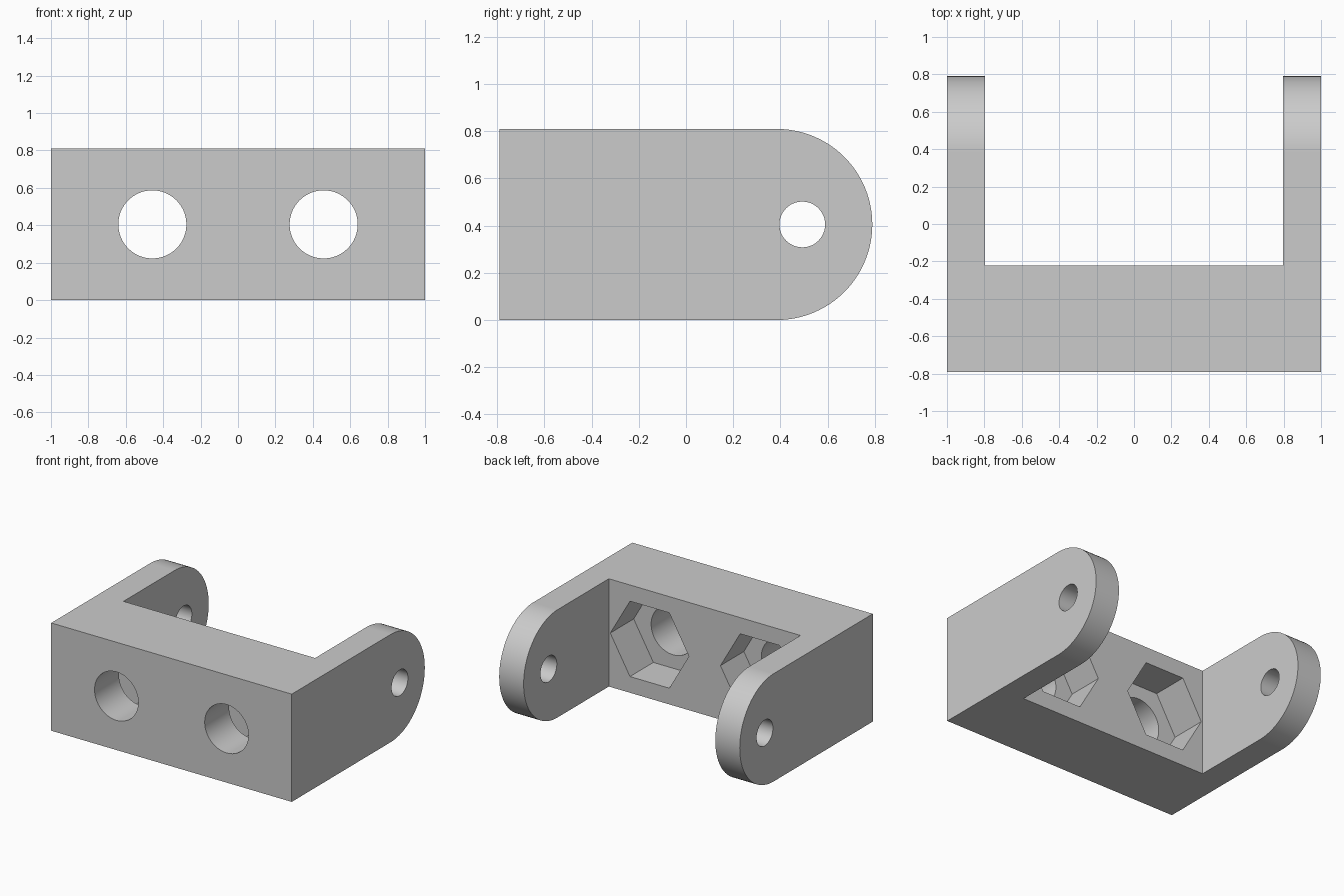
import bpy, bmesh, math
from mathutils import Vector

if "Cube" in bpy.data.objects:
    bpy.data.objects.remove(bpy.data.objects["Cube"], do_unlink=True)

HEIGHT, DEPTH, INNER = 0.81, 0.79, 0.797   # height, half depth, half gap width
MID = HEIGHT / 2
WALL_BACK, POCKET_FLOOR = -0.222, -0.50

grey = bpy.data.materials.new("light grey")
grey.use_nodes = True
grey.diffuse_color = (0.6, 0.6, 0.6, 1)
grey.node_tree.nodes["Principled BSDF"].inputs["Base Color"].default_value = (0.6, 0.6, 0.6, 1)


def arc(u, v, radius, sides, start=0.0, sweep=math.tau):
    """Points on a circle, or on part of one with both ends included."""
    count = sides if sweep == math.tau else sides + 1
    return [(u + radius * math.cos(start + sweep * i / sides),
             v + radius * math.sin(start + sweep * i / sides)) for i in range(count)]


def prism(name, axis, points, start, end):
    """Extrude a profile along x (points are y, z) or along y (points are x, z)."""
    bm = bmesh.new()
    place = (lambda u, v: (start, u, v)) if axis == "x" else (lambda u, v: (u, start, v))
    face = bm.faces.new([bm.verts.new(place(u, v)) for u, v in points])
    new = bmesh.ops.extrude_face_region(bm, geom=[face])["geom"]
    step = Vector((end - start, 0, 0)) if axis == "x" else Vector((0, end - start, 0))
    bmesh.ops.translate(bm, vec=step, verts=[g for g in new if isinstance(g, bmesh.types.BMVert)])
    bmesh.ops.recalc_face_normals(bm, faces=bm.faces)
    mesh = bpy.data.meshes.new(name)
    bm.to_mesh(mesh)
    bm.free()
    mesh.materials.append(grey)
    obj = bpy.data.objects.new(name, mesh)
    bpy.context.collection.objects.link(obj)
    return obj


# Bracket blank: side profile with rounded back end, run across the full width
side = [(-DEPTH, HEIGHT), (-DEPTH, 0)] + arc(DEPTH - MID, MID, MID, 48, -math.pi / 2, math.pi)
bracket = prism("bracket", "x", side, -1, 1)

# Gap between the two arms, and the pivot hole through both of them
gap = [(-INNER, -1), (INNER, -1), (INNER, 2), (-INNER, 2)]
cutters = [prism("arm_gap_cutter", "y", gap, WALL_BACK, 1),
           prism("pivot_hole_cutter", "x", arc(0.493, MID, 0.097, 48), -1.2, 1.2)]

# Bolt holes through the front wall, with hexagonal nut pockets behind
for label, x in (("right", -0.458), ("left", 0.458)):
    cutters.append(prism(label + "_bolt_hole_cutter", "y", arc(x, MID, 0.182, 64), -1, 0))
    cutters.append(prism(label + "_nut_pocket_cutter", "y", arc(x, MID, 0.327, 6), POCKET_FLOOR, 0))

bpy.ops.object.select_all(action="DESELECT")
bracket.select_set(True)
bpy.context.view_layer.objects.active = bracket
for cutter in cutters:
    cut = bracket.modifiers.new(cutter.name, "BOOLEAN")
    cut.operation = "DIFFERENCE"
    cut.solver = "EXACT"
    cut.object = cutter
    bpy.ops.object.modifier_apply(modifier=cut.name)
    bpy.data.objects.remove(cutter, do_unlink=True)

bpy.ops.object.shade_smooth_by_angle(angle=math.radians(30))
bracket.modifiers.new("flat_face_normals", "WEIGHTED_NORMAL").keep_sharp = True
